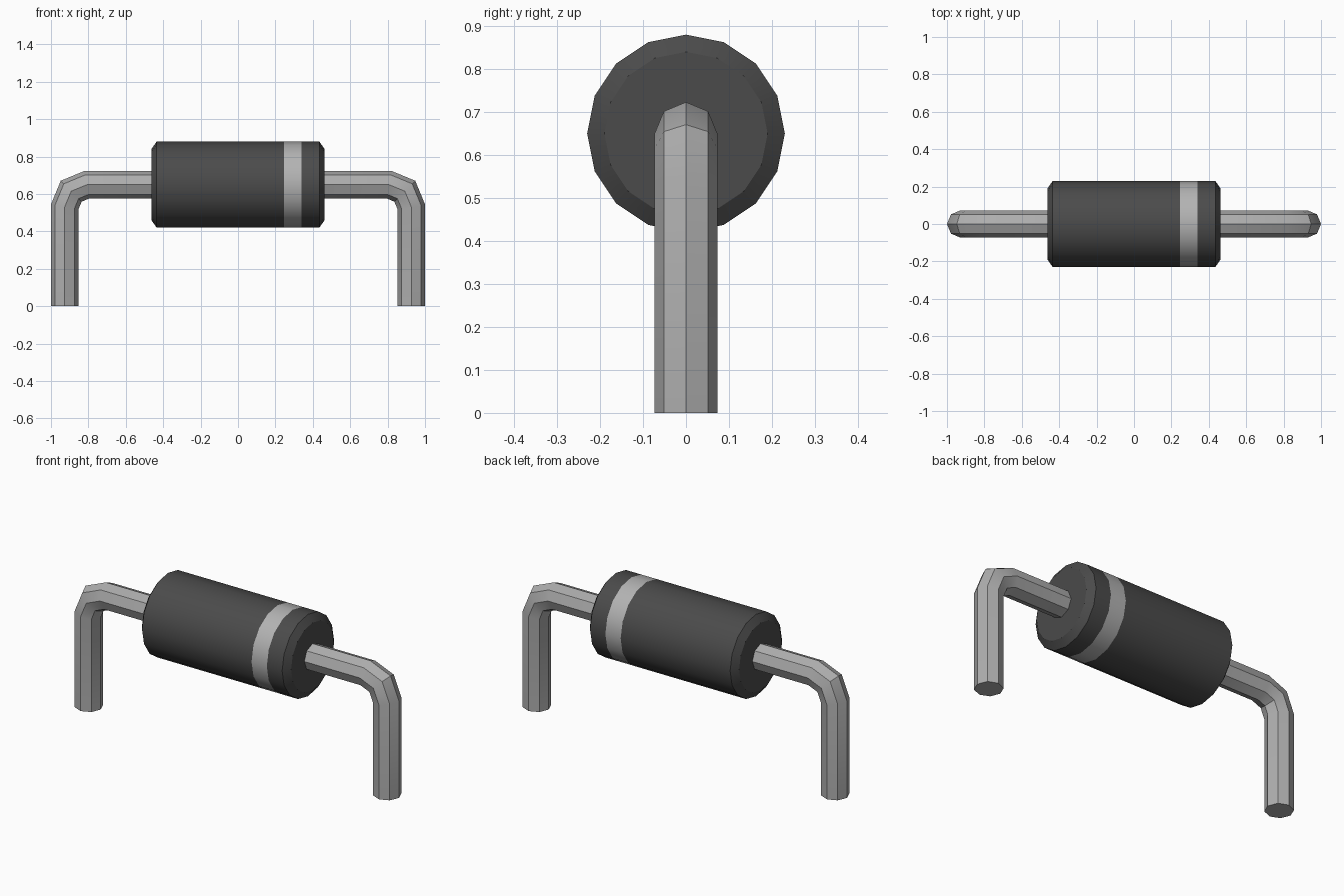
import bpy, bmesh, math
from mathutils import Vector

cube = bpy.data.objects.get("Cube")
if cube:
    bpy.data.objects.remove(cube, do_unlink=True)


def material(name, value):
    m = bpy.data.materials.new(name)
    m.use_nodes = True
    color = (value, value, value, 1)
    m.diffuse_color = color
    m.node_tree.nodes["Principled BSDF"].inputs["Base Color"].default_value = color
    return m


def loft(name, rings, sides, mats):
    """Skin rings given as (centre, in-plane x-z axis scaled to radius, radius along y)."""
    bm = bmesh.new()
    loops = []
    for centre, axis, radius in rings:
        loop = []
        for i in range(sides):
            a = math.tau * i / sides
            loop.append(bm.verts.new(centre + axis * math.sin(a)
                                     + Vector((0, radius * math.cos(a), 0))))
        loops.append(loop)
    for a, b in zip(loops, loops[1:]):
        for i in range(sides):
            j = (i + 1) % sides
            bm.faces.new((a[i], a[j], b[j], b[i]))
    bm.faces.new(loops[0])
    bm.faces.new(loops[-1])
    bmesh.ops.recalc_face_normals(bm, faces=bm.faces)
    mesh = bpy.data.meshes.new(name)
    bm.to_mesh(mesh)
    bm.free()
    for m in mats:
        mesh.materials.append(m)
    obj = bpy.data.objects.new(name, mesh)
    bpy.context.collection.objects.link(obj)
    bpy.ops.object.select_all(action='DESELECT')
    obj.select_set(True)
    bpy.context.view_layer.objects.active = obj
    bpy.ops.object.shade_smooth_by_angle(angle=math.radians(35))
    return obj


dark = material("dark_plastic", 0.07)
band = material("light_grey_band", 0.45)
metal = material("grey_metal", 0.42)

HEIGHT = 0.65

# Chamfered cylindrical body with a painted polarity band
BAND = (0.245, 0.34)
profile = [(-0.463, 0.19), (-0.435, 0.23), (BAND[0], 0.23),
           (BAND[1], 0.23), (0.435, 0.23), (0.463, 0.19)]
body = loft("body", [(Vector((x, 0, HEIGHT)), Vector((0, 0, r)), r) for x, r in profile],
            16, [dark, band])
for face in body.data.polygons:
    face.material_index = int(BAND[0] < face.center.x < BAND[1])

# Bent wire leads: mitred rings along the centre line, mirrored across x
RADIUS, BEND, REACH = 0.073, 0.12, 0.927
diag = BEND * math.sqrt(0.5)
path = [Vector((x, 0, z)) for x, z in (
    (REACH, 0), (REACH, HEIGHT - BEND),
    (REACH - BEND + diag, HEIGHT - BEND + diag),
    (REACH - BEND, HEIGHT), (0.44, HEIGHT))]
rings = []
for i, p in enumerate(path):
    before = (p - path[i - 1]).normalized() if i else None
    after = (path[i + 1] - p).normalized() if i < len(path) - 1 else before
    before = before or after
    tangent = (before + after).normalized()
    side = Vector((tangent.z, 0, -tangent.x))
    rings.append((p, side * RADIUS / tangent.dot(after), RADIUS))
leads = loft("wire_leads", rings, 8, [metal])
mirror = leads.modifiers.new("mirror", 'MIRROR')
mirror.use_axis = (True, False, False)
